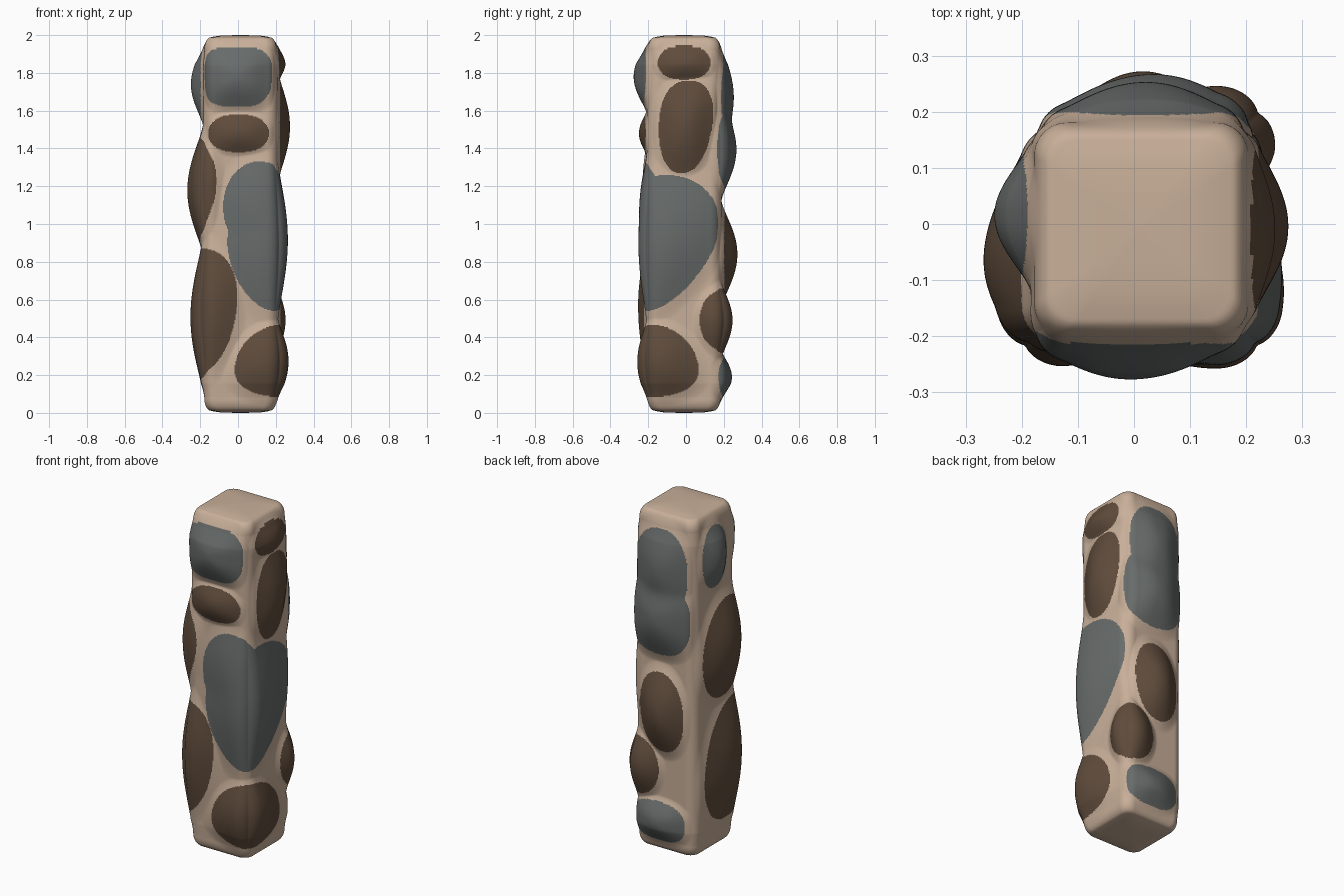
import bpy, bmesh, math

if "Cube" in bpy.data.objects:
    bpy.data.objects.remove(bpy.data.objects["Cube"])

A, R = 0.197, 0.06             # half width and corner radius of the post
CX, CY = 0.013, -0.01          # centre of the post
P = 8 * A                      # unrolled perimeter, u = 0 at middle of the front
NU, NZ = 320, 340
REACH = 1.27                   # how far each bump blends into the mortar

# stones on the unrolled surface:
# u, z, half width, half height, lean, taper, bulge, exponent, colour (1 brown, 2 grey)
STONES = [
    (-.02, 1.78, .185, .16, 0, .05, .070, 3, 2),      # front
    (-.01, 1.48, .16, .10, 0, 0, .042, 2.3, 1),
    (-.33, 1.18, .20, .285, .10, 0, .085, 2.1, 1),    # left, round the front corner
    (-.265, .52, .24, .35, .15, 0, .072, 2.2, 1),
    (-.42, 1.74, .11, .18, 0, 0, .065, 2.3, 2),
    (.245, .90, .315, .36, .16, .20, .058, 1.9, 2),   # big one on front right corner
    (.10, 1.09, .19, .24, 0, 0, .040, 2.1, 2),
    (.22, .275, .245, .19, 0, -.2, .066, 2.2, 1),
    (.394, 1.855, .14, .09, 0, 0, .042, 2.3, 1),      # right
    (.40, 1.515, .14, .245, .08, .1, .065, 2.3, 1),
    (.78, 1.67, .165, .24, 0, 0, .066, 2.5, 2),       # back
    (.765, 1.395, .195, .22, 0, 0, .080, 2.6, 2),
    (.785, .84, .14, .23, -.05, 0, .085, 2.2, 1),
    (.62, .49, .145, .17, 0, 0, .072, 2.0, 1),
    (.76, .19, .17, .115, 0, 0, .056, 2.6, 2),
]


def sample(u, z):
    """Outward bulge and colour at a point of the unrolled surface."""
    bulge, colour = 0.0, 0
    best = 1.0
    for c, cz, hw, hz, lean, taper, h, e, col in STONES:
        dz = z - cz
        if abs(dz) > hz * REACH:
            continue
        du = (u - c - lean * dz + P / 2) % P - P / 2
        hw *= max(0.3, 1 + taper * dz / hz)
        if abs(du) > hw * REACH:
            continue
        r = (abs(du / hw) ** e + abs(dz / hz) ** e) ** (1 / e)
        if r < best:
            best, colour = r, col
        if r < REACH:
            d = h * (1 - (r / REACH) ** 2) ** 1.6
            bulge = (bulge ** 4 + d ** 4) ** 0.25
    return bulge, colour


def outline(u):
    """Rounded square section: position, outward normal, bulge factor (less at corners)."""
    side = int((u + A) // (2 * A)) % 4
    t = (u + A) % (2 * A) - A
    x, y = [(t, -A), (A, t), (-t, A), (-A, -t)][side]
    k = A - R
    qx, qy = max(-k, min(k, x)), max(-k, min(k, y))
    n = math.hypot(x - qx, y - qy)
    nx, ny = (x - qx) / n, (y - qy) / n
    return qx + R * nx, qy + R * ny, nx, ny, 1 - .42 * (abs(t) / A) ** 3


# rows from bottom to top: height and scale (soft rounded ends)
end = [(0.0, .03), (.001, .3), (.003, .55), (.008, .72)]
for i in range(9):
    a = math.pi / 2 * i / 8
    end.append((.012 + .065 * (1 - math.cos(a)), .80 + .17 * math.sin(a)))
rows = end + [(.08 + 1.84 * i / NZ, 1 - .03 * max(0, 1 - i / 14, 1 - (NZ - i) / 14))
              for i in range(NZ + 1)]
rows += [(2 - z, s) for z, s in reversed(end)]

us = [-A + P * (i + .5) / NU for i in range(NU)]
sections = [outline(u) for u in us]

bm = bmesh.new()
grid = []
for z, s in rows:
    ring = []
    for u, (x, y, nx, ny, w) in zip(us, sections):
        d = sample(u, z)[0] * w * max(0, (s - .8) / .2)
        ring.append(bm.verts.new((CX + x * s + nx * d, CY + y * s + ny * d, z)))
    grid.append(ring)

for j in range(len(rows) - 1):
    zm = (rows[j][0] + rows[j + 1][0]) / 2
    for i in range(NU):
        k = (i + 1) % NU
        f = bm.faces.new((grid[j][i], grid[j][k], grid[j + 1][k], grid[j + 1][i]))
        f.smooth = True
        if min(rows[j][1], rows[j + 1][1]) > .9:
            f.material_index = sample(us[i] + P / NU / 2, zm)[1]
bm.faces.new(list(reversed(grid[0])))
bm.faces.new(grid[-1])

mesh = bpy.data.meshes.new("stone_post")
bm.to_mesh(mesh)
bm.free()
post = bpy.data.objects.new("stone_post", mesh)
bpy.context.collection.objects.link(post)

for name, col in (("tan mortar", (.58, .43, .32)),
                  ("brown stone", (.115, .072, .045)),
                  ("grey stone", (.135, .148, .142))):
    m = bpy.data.materials.new(name)
    m.diffuse_color = (*col, 1)
    m.use_nodes = True
    m.node_tree.nodes["Principled BSDF"].inputs["Base Color"].default_value = m.diffuse_color
    mesh.materials.append(m)
